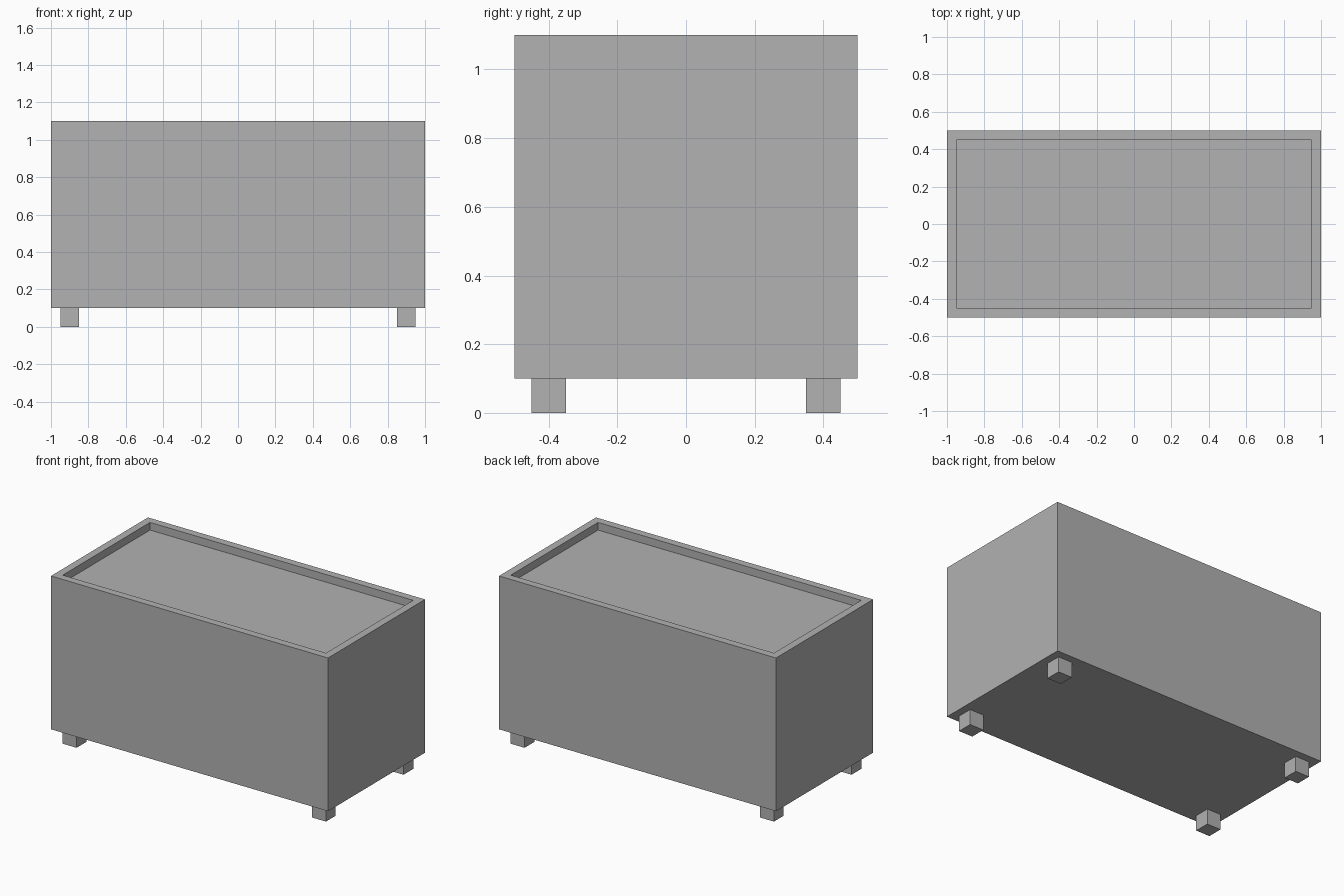
import bpy
import bmesh
from mathutils import Matrix, Vector

default = bpy.data.objects.get("Cube")
if default:
    bpy.data.objects.remove(default, do_unlink=True)

GREY = (0.445, 0.445, 0.445, 1.0)
grey = bpy.data.materials.new("plain_grey")
grey.use_nodes = True
grey.diffuse_color = GREY
grey.node_tree.nodes["Principled BSDF"].inputs["Base Color"].default_value = GREY

LENGTH, DEPTH, HEIGHT = 2.0, 1.0, 1.0
FOOT, RIM, RECESS = 0.1, 0.05, 0.05


def box_mesh(size, centre):
    bm = bmesh.new()
    matrix = Matrix.Translation(centre) @ Matrix.Diagonal((*size, 1))
    bmesh.ops.create_cube(bm, size=1, matrix=matrix)
    return bm


def finish(bm, name):
    mesh = bpy.data.meshes.new(name)
    bm.to_mesh(mesh)
    bm.free()
    mesh.materials.append(grey)
    obj = bpy.data.objects.new(name, mesh)
    bpy.context.collection.objects.link(obj)
    return obj


# Chest body with a shallow tray sunk into its top
body = box_mesh((LENGTH, DEPTH, HEIGHT), (0, 0, FOOT + HEIGHT / 2))
top = max(body.faces, key=lambda f: f.calc_center_median().z)
bmesh.ops.inset_region(body, faces=[top], thickness=RIM, use_even_offset=True)
floor = bmesh.ops.extrude_discrete_faces(body, faces=[top])["faces"][0]
bmesh.ops.translate(body, verts=floor.verts[:], vec=Vector((0, 0, -RECESS)))
bmesh.ops.recalc_face_normals(body, faces=body.faces[:])
finish(body, "chest_body")

# Four cube feet set in from the corners
for side, sx in (("right", -1), ("left", 1)):
    for end, sy in (("front", -1), ("back", 1)):
        x = sx * (LENGTH / 2 - RIM - FOOT / 2)
        y = sy * (DEPTH / 2 - RIM - FOOT / 2)
        finish(box_mesh((FOOT, FOOT, FOOT), (x, y, FOOT / 2)), f"{end}_{side}_foot")
